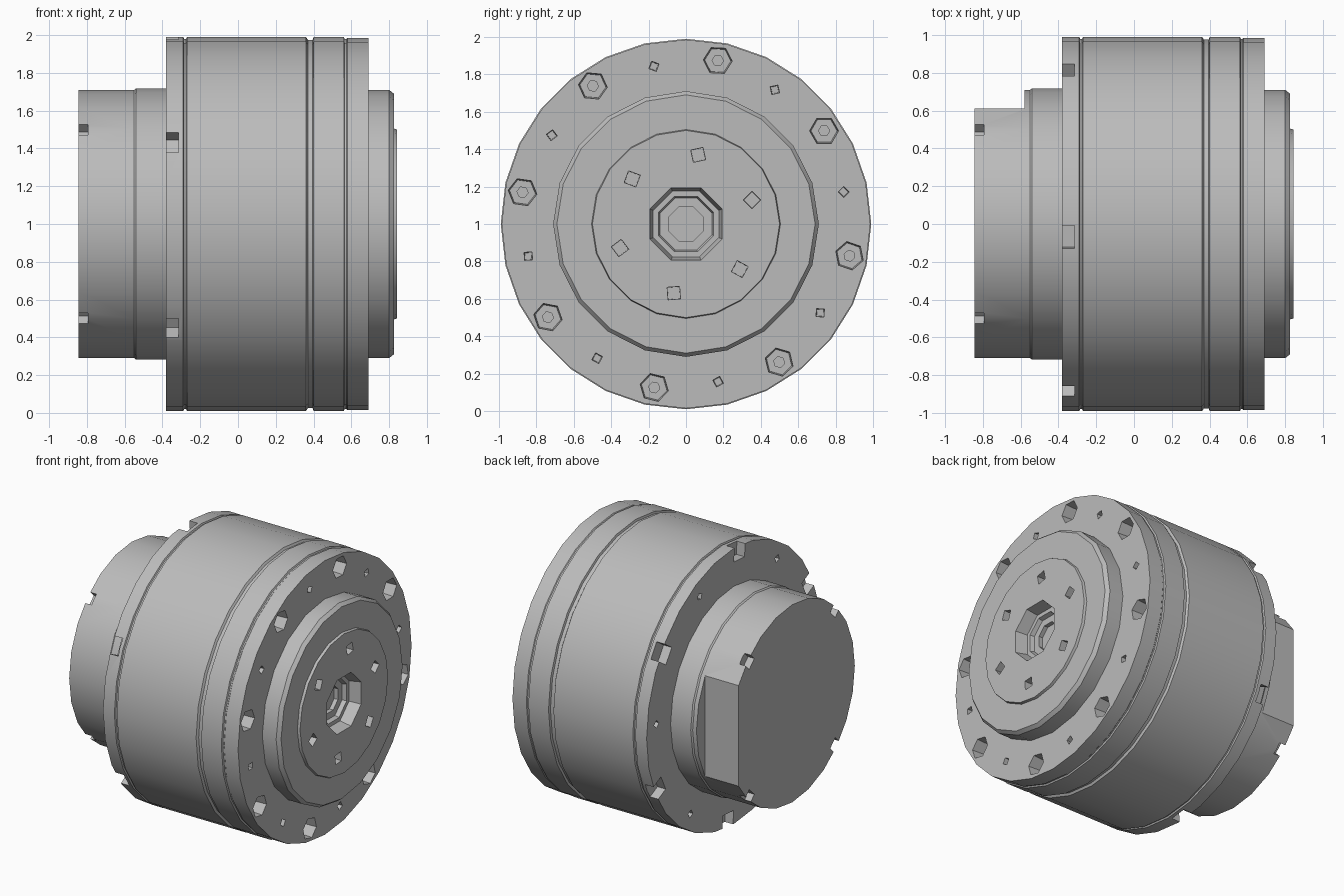
import bpy, bmesh
from math import cos, sin, pi, radians
from mathutils import Matrix, Vector

cube = bpy.data.objects.get("Cube")
if cube:
    bpy.data.objects.remove(cube)

metal = bpy.data.materials.new("cast grey metal")
metal.use_nodes = True
metal.diffuse_color = (0.5, 0.5, 0.5, 1)
metal.node_tree.nodes["Principled BSDF"].inputs["Base Color"].default_value = (0.5, 0.5, 0.5, 1)


def place(radius, degrees):
    """Point on a circle around the motor axis, in the (y, z) plane."""
    a = radians(degrees)
    return radius * cos(a), 1 + radius * sin(a)


def add_lathe(bm, profile, sides, centre=(0, 1), turn=0):
    """Closed solid turned around x; profile is (x, radius) from back to front."""
    rings = []
    for x, r in profile:
        angles = [2 * pi * i / sides + turn for i in range(sides)]
        rings.append([bm.verts.new((x, centre[0] + r * cos(a), centre[1] + r * sin(a)))
                      for a in angles])
    for a, b in zip(rings, rings[1:]):
        for i in range(sides):
            j = (i + 1) % sides
            bm.faces.new((a[i], a[j], b[j], b[i]))
    bm.faces.new(rings[0][::-1])
    bm.faces.new(rings[-1])


def add_box(bm, centre, size, degrees=0):
    """Box turned around x."""
    matrix = (Matrix.Translation(Vector(centre)) @ Matrix.Rotation(radians(degrees), 4, "X")
              @ Matrix.Diagonal((*size, 1)))
    bmesh.ops.create_cube(bm, size=1, matrix=matrix)


def finish(bm, name):
    bmesh.ops.recalc_face_normals(bm, faces=bm.faces)
    mesh = bpy.data.meshes.new(name)
    bm.to_mesh(mesh)
    bm.free()
    mesh.materials.append(metal)
    obj = bpy.data.objects.new(name, mesh)
    bpy.context.collection.objects.link(obj)
    return obj


def turned(name, profile, sides, turn=0):
    bm = bmesh.new()
    add_lathe(bm, profile, sides, turn=turn)
    return finish(bm, name)


def carve(obj, bm):
    """Subtract the cutter mesh, then shade smooth with sharp corners."""
    cutter = finish(bm, "cutter")
    cutter.hide_render = True
    mod = obj.modifiers.new("cut", "BOOLEAN")
    mod.operation, mod.solver, mod.object = "DIFFERENCE", "EXACT", cutter
    bpy.ops.object.select_all(action="DESELECT")
    obj.select_set(True)
    bpy.context.view_layer.objects.active = obj
    bpy.ops.object.modifier_apply(modifier=mod.name)
    bpy.data.objects.remove(cutter)
    bpy.ops.object.shade_smooth_by_angle(angle=radians(32))


# Main housing with shallow seams between its sections
BACK, FRONT = -0.38, 0.69
housing = turned("housing", [
    (BACK, 0.99), (-0.29, 0.99), (-0.285, 0.98), (-0.275, 0.98), (-0.27, 0.99),
    (0.36, 0.99), (0.37, 0.975), (0.395, 0.975), (0.4, 0.99),
    (0.56, 0.99), (0.565, 0.98), (0.575, 0.98), (0.58, 0.985), (FRONT, 0.985)], 28)

cuts = bmesh.new()
for k in range(8):
    # Counterbored mounting hole, then a small dowel hole
    add_lathe(cuts, [(FRONT - 0.2, 0.03), (FRONT - 0.1, 0.03), (FRONT - 0.1, 0.07),
                     (FRONT + 0.1, 0.085)], 6, place(0.89, 34 + 45 * k), k)
    add_lathe(cuts, [(FRONT - 0.1, 0.025), (FRONT + 0.1, 0.035)], 4,
              place(0.86, 11.5 + 45 * k), k)
for k in range(6):
    # Rim notch and small hole on the back face
    add_box(cuts, (BACK, *place(0.97, 34 + 60 * k)), (0.13, 0.16, 0.12), 34 + 60 * k)
    add_lathe(cuts, [(BACK - 0.1, 0.028), (BACK + 0.08, 0.028)], 4,
              place(0.88, 4 + 60 * k), k)
carve(housing, cuts)

# Rear cover with corner notches and a flat on the left side of the axis
rear_cover = turned("rear_cover", [
    (-0.845, 0.71), (-0.55, 0.71), (-0.54, 0.718), (-0.36, 0.718)], 24)
cuts = bmesh.new()
for k in range(4):
    add_box(cuts, (-0.845, *place(0.7, 45 + 90 * k)), (0.1, 0.1, 0.08), 45 + 90 * k)
add_box(cuts, (-0.73, 0.76, 1), (0.3, 0.3, 0.8))
carve(rear_cover, cuts)

# Output flange with a raised face plate, bolt holes and stepped centre bore
output_flange = turned("output_flange", [
    (0.67, 0.71), (0.8, 0.71), (0.825, 0.69), (0.825, 0.505), (0.843, 0.5)], 20)
cuts = bmesh.new()
add_lathe(cuts, [(0.7, 0.1), (0.73, 0.1), (0.73, 0.15), (0.76, 0.16),
                 (0.76, 0.19), (0.95, 0.235)], 8, turn=pi / 8)
for k in range(6):
    add_lathe(cuts, [(0.75, 0.045), (0.95, 0.05)], 4, place(0.375, 20 + 60 * k), k)
carve(output_flange, cuts)
